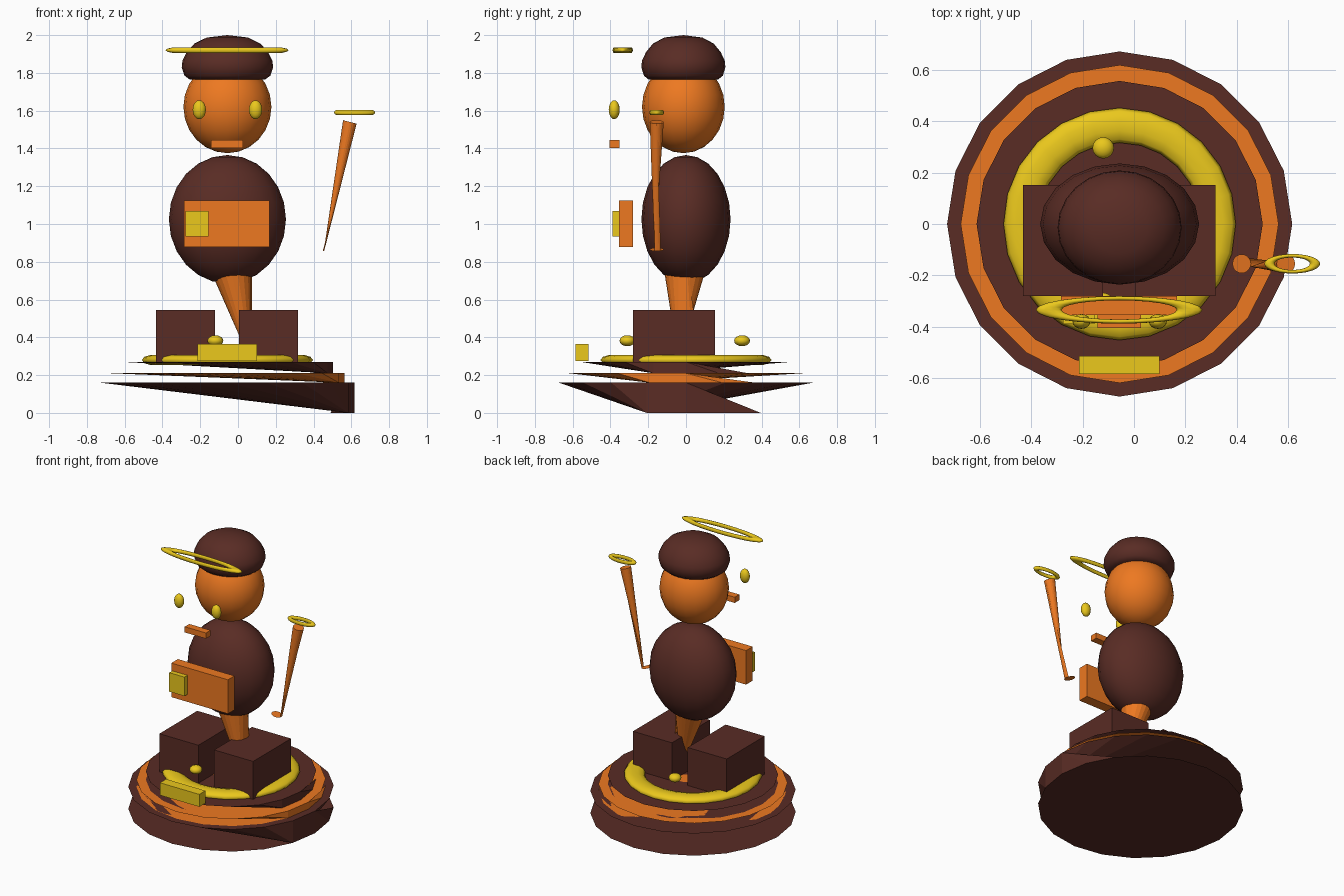
import bpy, bmesh, math
from mathutils import Matrix

if "Cube" in bpy.data.objects:
    bpy.data.objects.remove(bpy.data.objects["Cube"])

CX = -0.056   # figure axis


def material(name, rgb):
    m = bpy.data.materials.new(name)
    m.diffuse_color = (*rgb, 1)
    m.use_nodes = True
    m.node_tree.nodes["Principled BSDF"].inputs["Base Color"].default_value = m.diffuse_color
    return m


BROWN = material("brown", (0.10, 0.025, 0.018))
ORANGE = material("orange", (0.85, 0.19, 0.015))
YELLOW = material("yellow", (0.83, 0.58, 0.012))


def finish(name, bm, mat, loc=(0, 0, 0), scale=(1, 1, 1), tilt=0, smooth=False):
    bmesh.ops.scale(bm, vec=scale, verts=bm.verts)
    me = bpy.data.meshes.new(name)
    bm.to_mesh(me)
    bm.free()
    for p in me.polygons:
        p.use_smooth = smooth
    me.materials.append(mat)
    ob = bpy.data.objects.new(name, me)
    ob.location = loc
    ob.rotation_euler[1] = tilt
    bpy.context.collection.objects.link(ob)
    return ob


def box(name, mat, x, y, z):
    bm = bmesh.new()
    bmesh.ops.create_cube(bm, size=1)
    spans = (x, y, z)
    return finish(name, bm, mat, [(a + b) / 2 for a, b in spans], [b - a for a, b in spans])


def ball(name, mat, loc, radii, seg=20, rings=12):
    bm = bmesh.new()
    bmesh.ops.create_uvsphere(bm, u_segments=seg, v_segments=rings, radius=1)
    return finish(name, bm, mat, loc, radii, smooth=True)


def lathe(name, mat, profile, loc, scale=(1, 1, 1), closed=False, seg=24):
    bm = bmesh.new()
    vs = [bm.verts.new((r, 0, z)) for r, z in profile]
    for a, b in zip(vs, vs[1:] + vs[:1] if closed else vs[1:]):
        bm.edges.new((a, b))
    bmesh.ops.spin(bm, geom=bm.verts[:] + bm.edges[:], cent=(0, 0, 0), axis=(0, 0, 1),
                   angle=math.tau, steps=seg)
    bmesh.ops.remove_doubles(bm, verts=bm.verts, dist=1e-4)
    bmesh.ops.recalc_face_normals(bm, faces=bm.faces)
    return finish(name, bm, mat, loc, scale, smooth=True)


def ring(name, mat, loc, major, minor, scale):
    pts = [(major + minor * math.cos(k * math.tau / 10), minor * math.sin(k * math.tau / 10))
           for k in range(10)]
    return lathe(name, mat, pts, loc, scale, closed=True)


def drum(name, mat, loc, r, h, tilt=0, n=20):
    """Two flat caps joined by a slanted sheet that converges on one low rim corner."""
    bm = bmesh.new()
    low, top = [[bm.verts.new((r * math.cos(i * math.tau / n), r * math.sin(i * math.tau / n), z))
                 for i in range(n)] for z in (0, h)]
    bm.faces.new(low[::-1])
    bm.faces.new(top)
    for i in range(n):
        bm.faces.new((low[-1], top[i], top[(i + 1) % n]))
    for i in (-1, 0, 1):
        bm.faces.new((low[i], low[i + 1], top[0]))
    return finish(name, bm, mat, loc, tilt=tilt)


# Stepped base with inlaid ring
drum("base_lower", BROWN, (CX, 0, 0), 0.673, 0.16)
drum("base_middle", ORANGE, (CX, 0, 0.16), 0.62, 0.05)
drum("base_upper", BROWN, (CX, 0, 0.21), 0.558, 0.06)
ring("base_ring", YELLOW, (CX, 0, 0.28), 0.385, 0.068, (1, 1, 0.42))
box("base_plaque", YELLOW, (-0.215, 0.1), (-0.585, -0.515), (0.275, 0.365))
for tag, y in (("front", -0.31), ("back", 0.297)):
    ball("base_stud_" + tag, YELLOW, (-0.12, y, 0.382), (0.042, 0.042, 0.029), 16, 8)

# Feet and central post
for tag, x in (("left", -0.277), ("right", 0.161)):
    box("foot_" + tag, BROWN, (x - 0.156, x + 0.156), (-0.28, 0.153), (0.27, 0.545))
drum("leg_post", ORANGE, (CX, 0, 0.27), 0.13, 0.575)

# Body with belly panel
ball("body", BROWN, (CX, 0, 1.025), (0.31, 0.236, 0.34))
box("belly_panel", ORANGE, (-0.285, 0.168), (-0.355, -0.28), (0.878, 1.124))
box("belly_patch", YELLOW, (-0.277, -0.155), (-0.39, -0.355), (0.933, 1.07))

# Head, face and cap
ball("head", ORANGE, (CX, -0.014, 1.62), (0.233, 0.219, 0.245))
for tag, x in (("left", -0.149), ("right", 0.149)):
    ball("eye_" + tag, YELLOW, (CX + x, -0.38, 1.605), (0.035, 0.029, 0.05), 16, 10)
box("mouth", ORANGE, (-0.143, 0.027), (-0.405, -0.353), (1.403, 1.444))
lathe("cap", BROWN, [(0, 1.765), (0.2, 1.765), (0.227, 1.785), (0.242, 1.83), (0.238, 1.865),
                     (0.215, 1.91), (0.175, 1.955), (0.11, 1.987), (0, 2.0)],
      (CX, -0.014, 0), (1, 0.92, 1))
ring("cap_ring", YELLOW, (-0.058, -0.335, 1.92), 0.275, 0.05, (1, 0.165, 0.29))

# Wand with ring
drum("wand", ORANGE, (0.42, -0.155, 0.865), 0.037, 0.697, tilt=math.atan2(0.172, 0.675))
ring("wand_ring", YELLOW, (0.617, -0.155, 1.59), 0.089, 0.02, (1, 0.35, 0.7))
